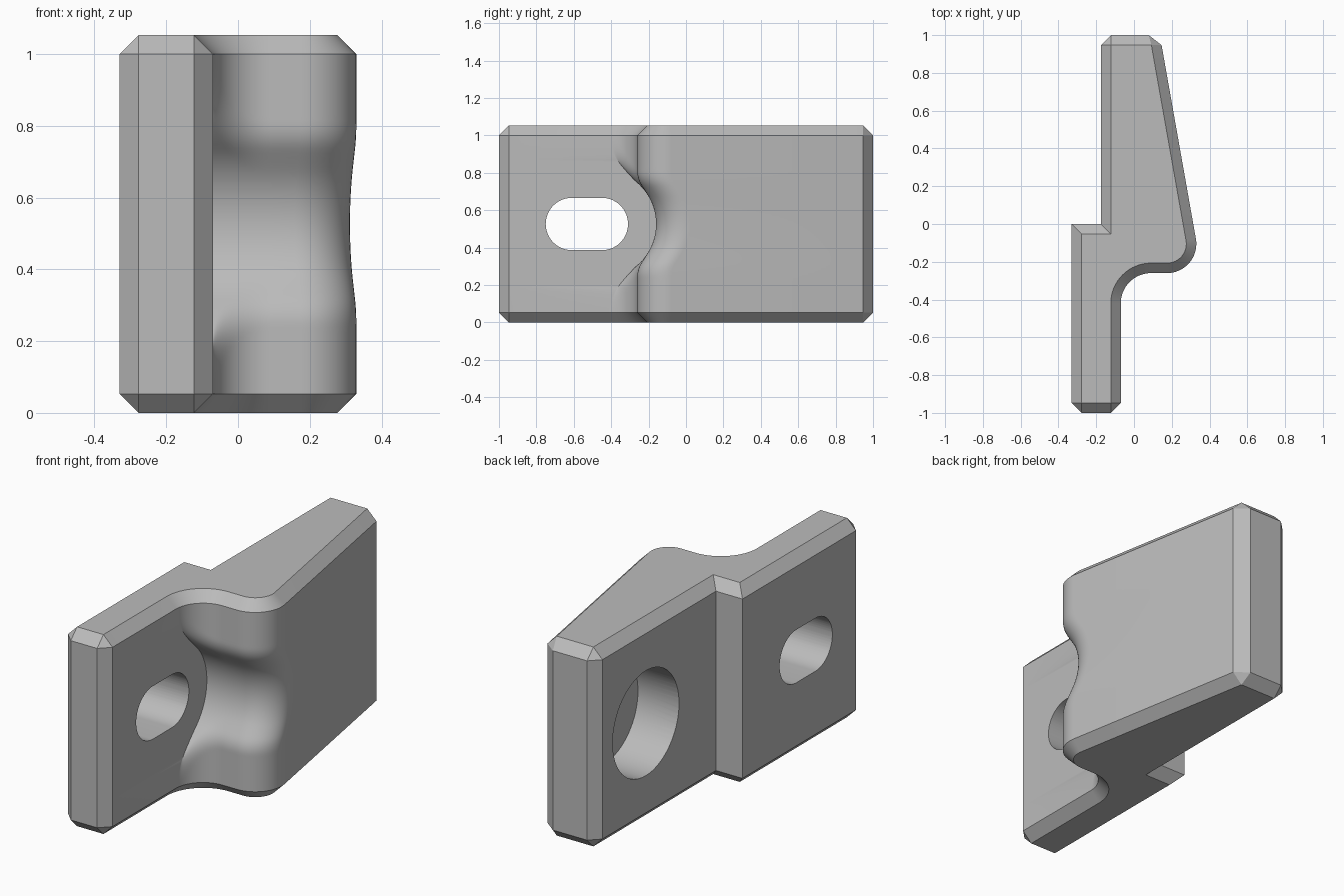
import bpy, bmesh, math

if "Cube" in bpy.data.objects:
    bpy.data.objects.remove(bpy.data.objects["Cube"])

C, H = 0.053, 1.053            # chamfer size, total height
MID = H / 2
TILT = math.radians(10.1)      # lean of the long sloping side
WALL = -0.26                   # shoulder wall position in y
N = 16                         # segments per rounded corner

mat = bpy.data.materials.new("plain grey")
mat.diffuse_color = (0.5, 0.5, 0.5, 1)
mat.use_nodes = True
mat.node_tree.nodes["Principled BSDF"].inputs["Base Color"].default_value = mat.diffuse_color


def smax(a, b, k=0.06):
    h = max(k - abs(a - b), 0) / k
    return max(a, b) + h * h * k / 4


def scoop(z):
    """y limit of the clearance scoop around the slot at height z"""
    d = abs(z - MID)
    if d < 0.21:
        return -0.45 + math.sqrt(0.29 ** 2 - d * d)
    u = d - 0.21
    return -0.25 - 1.05 * u + 1.2 * u * u


def ring(z, inset):
    """plan outline at height z; inset shrinks it for the chamfered ends"""
    i = inset
    end = 1 - C
    g = -9 if i else scoop(z)
    t = smax(WALL, g) - WALL
    pts = [(-0.33 + i, 0 - i), (-0.175 + i, 0 - i), (-0.175 + i, end)]
    if i:
        pts += [(-0.175 + i, end), (0.145 - i, end), (0.145 - i, end)]
    else:
        pts += [(-0.175 + C, 1), (0.078, 1), (0.146, end)]
    # rounded shoulder, sliding up the slope inside the scoop
    cx, cy, r = 0.175 - t * math.tan(TILT), -0.105 + t, 0.155 - i
    for k in range(N + 1):
        a = TILT + (-math.pi / 2 - TILT) * k / N
        pts.append((cx + r * math.cos(a), cy + r * math.sin(a)))
    # hollow fillet down to the thin plate
    for k in range(N + 1):
        a = math.pi / 2 * (1 + k / N)
        r = 0.16 + i
        pts.append((0.09 + r * math.cos(a), smax(-0.42 + r * math.sin(a), g)))
    if i:
        pts += [(-0.07 - i, -end)] * 2 + [(-0.33 + i, -end)] * 2
    else:
        pts += [(-0.07, -end), (-0.07 - C, -1), (-0.33 + C, -1), (-0.33, -end)]
    return [(x, y, z) for x, y in pts]


def finish(bm, name):
    bmesh.ops.remove_doubles(bm, verts=bm.verts, dist=1e-5)
    bmesh.ops.recalc_face_normals(bm, faces=bm.faces)
    me = bpy.data.meshes.new(name)
    bm.to_mesh(me)
    bm.free()
    ob = bpy.data.objects.new(name, me)
    bpy.context.collection.objects.link(ob)
    me.materials.append(mat)
    return ob


# clamp body: stacked outlines with a cap at each end
bm = bmesh.new()
M = 72
levels = [(0, C)] + [(C + (H - 2 * C) * k / M, 0) for k in range(M + 1)] + [(H, C)]
rows = [[bm.verts.new(p) for p in ring(z, i)] for z, i in levels]
n = len(rows[0])
for a, b in zip(rows, rows[1:]):
    for j in range(n):
        k = (j + 1) % n
        bm.faces.new((a[j], a[k], b[k], b[j]))
bm.faces.new(rows[0][::-1])
bm.faces.new(rows[-1])
body = finish(bm, "clamp_body")


def slot_cutter(name, y0, y1, r, x0, x1):
    """prism along x with a round-ended outline (a circle when y0 == y1)"""
    bm = bmesh.new()
    outline = []
    S = 32
    for yc, start in ((y1, -math.pi / 2), (y0, math.pi / 2)):
        for k in range(S + 1):
            a = start + math.pi * k / S
            outline.append((yc + r * math.cos(a), MID + r * math.sin(a)))
    if y0 == y1:
        outline = outline[:S] + outline[S + 1:-1]
    f = bm.faces.new([bm.verts.new((x0, y, z)) for y, z in outline])
    res = bmesh.ops.extrude_face_region(bm, geom=[f])
    vs = [v for v in res["geom"] if isinstance(v, bmesh.types.BMVert)]
    bmesh.ops.translate(bm, verts=vs, vec=(x1 - x0, 0, 0))
    ob = finish(bm, name)
    ob.hide_render = True
    return ob


# through slot for the bolt, blind round pocket in the back
cutters = [slot_cutter("bolt_slot_cutter", -0.61, -0.45, 0.14, -0.6, 0.6),
           slot_cutter("pocket_cutter", 0.585, 0.585, 0.277, -0.5, 0.065)]
bpy.context.view_layer.objects.active = body
body.select_set(True)
for c in cutters:
    m = body.modifiers.new(c.name, "BOOLEAN")
    m.operation, m.solver, m.object = "DIFFERENCE", "EXACT", c
    bpy.ops.object.modifier_apply(modifier=m.name)
for c in cutters:
    bpy.data.objects.remove(c)
bpy.ops.object.shade_smooth_by_angle(angle=math.radians(30))
